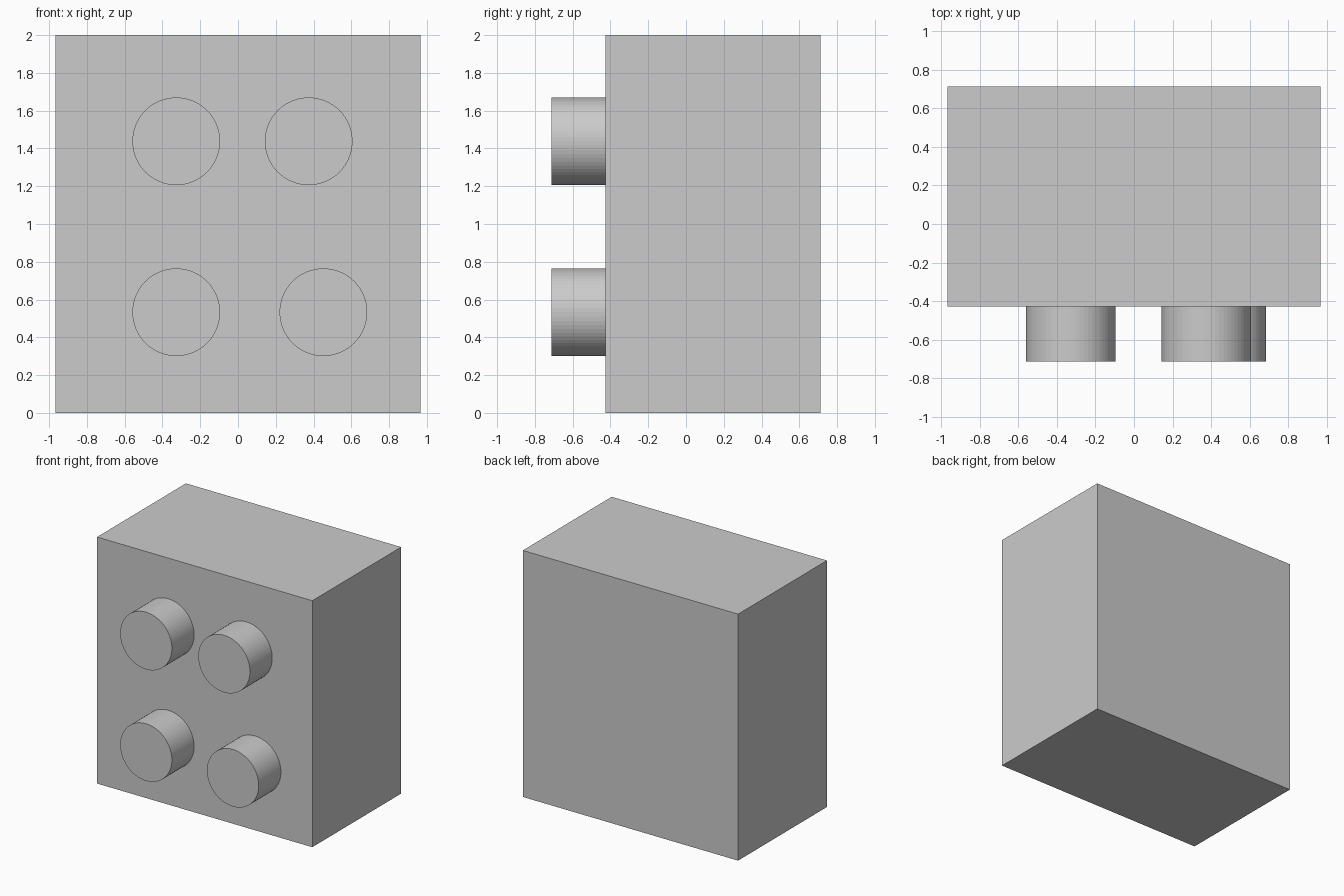
import bpy, math

if "Cube" in bpy.data.objects:
    bpy.data.objects.remove(bpy.data.objects["Cube"])

FRONT, BACK = -0.427, 0.712
TIP = -0.712
EMBED = 0.02

# Main block
bpy.ops.mesh.primitive_cube_add(size=1, location=(0, (FRONT + BACK) / 2, 1))
body = bpy.context.object
body.name = "body"
body.scale = (1.932, BACK - FRONT, 2)
bpy.ops.object.transform_apply(location=False, rotation=False, scale=True)


def add_knob(name, x, z):
    """Round knob projecting from the front face."""
    depth = FRONT + EMBED - TIP
    bpy.ops.mesh.primitive_cylinder_add(
        vertices=64, radius=0.232, depth=depth,
        location=(x, TIP + depth / 2, z), rotation=(math.pi / 2, 0, 0))
    bpy.context.object.name = name


# Four knobs; the lower right one sits slightly further out
add_knob("knob_upper_left", -0.327, 1.438)
add_knob("knob_upper_right", 0.374, 1.438)
add_knob("knob_lower_left", -0.327, 0.533)
add_knob("knob_lower_right", 0.452, 0.533)
